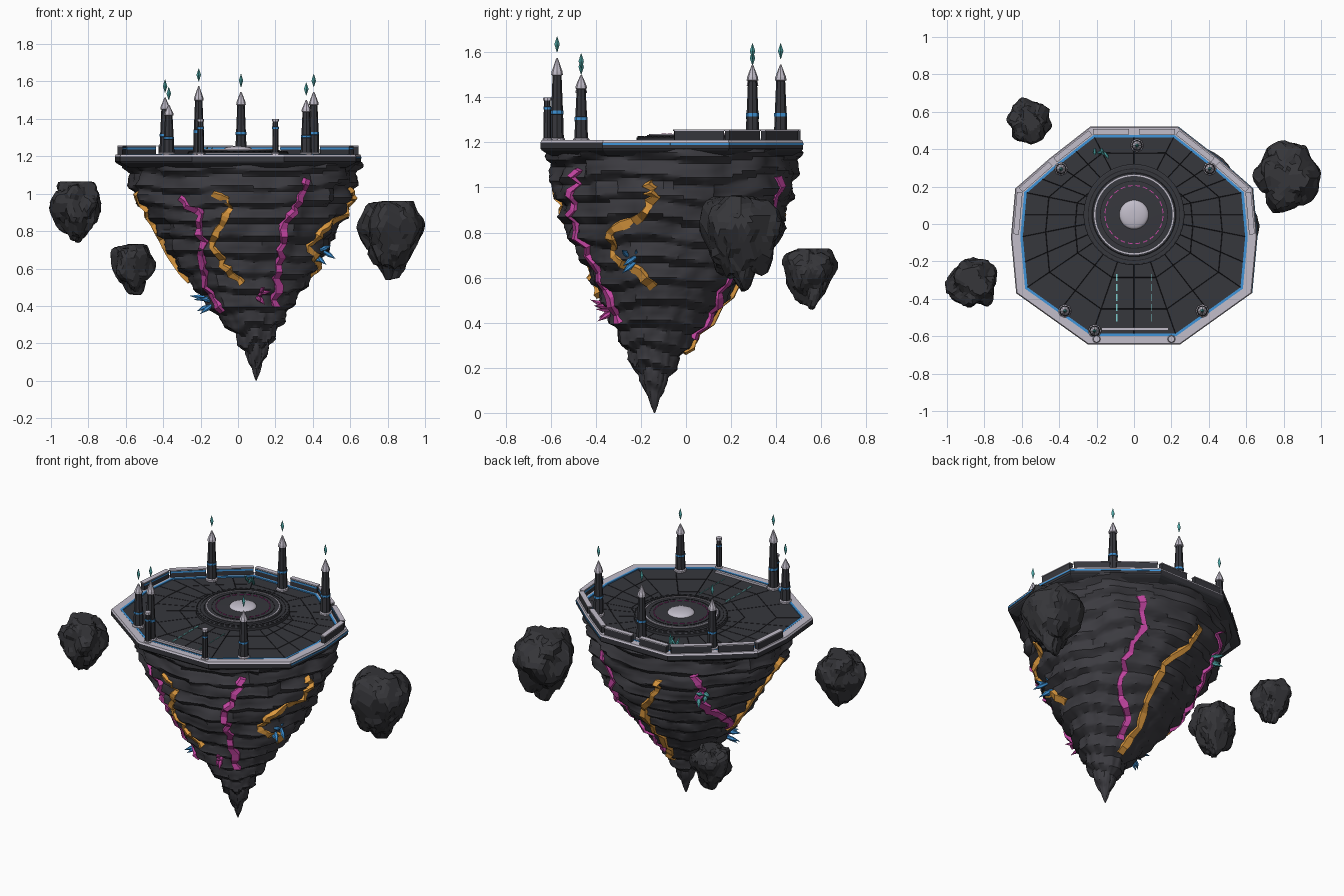
import bpy, bmesh, math, random
from math import sin, cos, pi, radians
from mathutils import Vector, Matrix, noise

random.seed(4)
if "Cube" in bpy.data.objects:
    bpy.data.objects.remove(bpy.data.objects["Cube"])


def material(name, rgb):
    m = bpy.data.materials.new(name)
    m.use_nodes = True
    m.diffuse_color = (*rgb, 1)
    b = m.node_tree.nodes["Principled BSDF"]
    b.inputs["Base Color"].default_value = (*rgb, 1)
    b.inputs["Roughness"].default_value = 0.8
    return m


ROCK = material("dark rock", (0.045, 0.044, 0.052))
BOULDER = material("boulder rock", (0.036, 0.036, 0.041))
METAL = material("dark metal", (0.037, 0.038, 0.046))
SEAM = material("seam black", (0.014, 0.014, 0.017))
PALE = material("pale stone", (0.54, 0.51, 0.59))
BLUE = material("glow blue", (0.05, 0.3, 0.7))
TEAL = material("crystal teal", (0.08, 0.4, 0.4))
CYAN = material("strip cyan", (0.2, 0.62, 0.62))
PINK = material("ore pink", (0.55, 0.06, 0.36))
ORANGE = material("ore orange", (0.72, 0.32, 0.05))


def finish(name, bm, *mats, smooth=None):
    bmesh.ops.recalc_face_normals(bm, faces=bm.faces)
    me = bpy.data.meshes.new(name)
    bm.to_mesh(me)
    bm.free()
    for m in mats:
        me.materials.append(m)
    ob = bpy.data.objects.new(name, me)
    bpy.context.collection.objects.link(ob)
    if smooth:
        bpy.ops.object.select_all(action='DESELECT')
        ob.select_set(True)
        bpy.context.view_layer.objects.active = ob
        bpy.ops.object.shade_smooth_by_angle(angle=radians(smooth))


def loft(name, rings, *mats, rule=None, closed=False, smooth=None):
    """Skin a list of vertex loops; cap both ends, or join last to first."""
    bm = bmesh.new()
    loops = [[bm.verts.new(p) for p in r] for r in rings]
    pairs = list(zip(loops, loops[1:])) + ([(loops[-1], loops[0])] if closed else [])
    for k, (a, b) in enumerate(pairs):
        for i in range(len(a)):
            j = (i + 1) % len(a)
            f = bm.faces.new((a[i], a[j], b[j], b[i]))
            f.material_index = rule(k) if rule else 0
    if not closed:
        bm.faces.new(loops[0])
        top = bm.faces.new(loops[-1])
        top.material_index = rule(len(pairs) - 1) if rule else 0
    finish(name, bm, *mats, smooth=smooth)


def turned(name, at, profile, sides, *mats, rule=None, closed=False, smooth=None):
    rings = [[(at[0] + r * cos(2 * pi * i / sides), at[1] + r * sin(2 * pi * i / sides), z)
              for i in range(sides)] for r, z in profile]
    loft(name, rings, *mats, rule=rule, closed=closed, smooth=smooth)


def box(name, centre, size, angle, mat):
    bm = bmesh.new()
    bmesh.ops.create_cube(bm, size=1, matrix=Matrix.Translation(centre)
                          @ Matrix.Rotation(angle, 4, 'Z') @ Matrix.Diagonal((*size, 1)))
    finish(name, bm, mat)


# Hanging rock: z, then its left, right, front and back limits
LIMITS = [(0, .095, .1, -.142, -.137), (.1, .06, .135, -.18, -.1), (.25, -.02, .2, -.25, -.02),
          (.4, -.16, .29, -.33, .1), (.6, -.32, .43, -.42, .26), (.8, -.44, .53, -.52, .4),
          (1, -.56, .62, -.58, .47), (1.17, -.6, .64, -.62, .5)]


def surface(t, z, rough=True):
    z = min(max(z, 0), 1.17)
    for lo, hi in zip(LIMITS, LIMITS[1:]):
        if z <= hi[0]:
            break
    f = (z - lo[0]) / (hi[0] - lo[0])
    xl, xr, yl, yr = [a + (b - a) * f for a, b in zip(lo[1:], hi[1:])]
    k = 1
    if rough:
        d = Vector((cos(t), sin(t), z * 1.5))
        layer = z / .095 + .5 * noise.noise(d * 1.6)
        ledge = .012 * sin(2 * pi * layer) + .006 * sin(4 * pi * layer)
        k += ledge / max((xr - xl) / 2, .1) + .06 * noise.noise(d * 4) + .035 * noise.noise(d * 9)
        k += .012 * noise.cell(Vector((t * 12 / pi + .02, layer, 0)))
    return Vector(((xl + xr) / 2 + (xr - xl) / 2 * k * cos(t),
                   (yl + yr) / 2 + (yr - yl) / 2 * k * sin(t), z))


SEG, ROWS = 72, 74
loft("hanging_rock", [[surface(2 * pi * i / SEG, 1.17 * r / ROWS) for i in range(SEG)]
                      for r in range(ROWS + 1)], ROCK, smooth=38)


# Ore veins: angle in degrees and height along each path
def vein(name, path, mat):
    pts = []
    for (a, z), (b, w) in zip(path, path[1:]):
        pts += [(a + (b - a) * s / 4, z + (w - z) * s / 4) for s in range(4)]
    pts.append(path[-1])
    rings = []
    for n, (a, z) in enumerate(pts):
        t = radians(a + random.uniform(-2, 2))
        p = surface(t, z)
        a2, z2 = pts[min(n + 1, len(pts) - 1)]
        a1, z1 = pts[max(n - 1, 0)]
        along = (surface(radians(a2), z2, False) - surface(radians(a1), z1, False)).normalized()
        out = Vector((cos(t), sin(t), -.5))
        out = (out - along * out.dot(along)).normalized()
        side = along.cross(out)
        w = random.uniform(.015, .028)
        rings.append([p + side * w - out * .02, p + side * w * .8 + out * .013,
                      p - side * w * .8 + out * .015, p - side * w - out * .02])
    loft(name, rings, mat)


vein("front_right_pink_vein", [(-127, .98), (-118, .89), (-121, .75), (-131, .6), (-142, .47), (-136, .37)], PINK)
vein("front_left_pink_vein", [(-54, 1.08), (-59, .96), (-66, .85), (-65, .7), (-62, .55), (-56, .4)], PINK)
vein("back_left_pink_vein", [(63, 1.05), (67, .87), (56, .69), (57, .54), (70, .45), (73, .33)], PINK)
vein("back_right_pink_vein", [(125, 1.06), (131, .97), (129, .88), (140, .76), (157, .66), (168, .55)], PINK)
vein("front_orange_vein", [(-107, 1.02), (-98, .95), (-104, .86), (-114, .75), (-110, .62), (-97, .52)], ORANGE)
vein("left_orange_vein", [(-13, 1.03), (-10, .96), (-17, .87), (-36, .8), (-39, .7), (-23, .63), (-10, .56)], ORANGE)
vein("back_orange_vein", [(104, .99), (103, .88), (88, .72), (88, .52), (90, .36), (84, .27)], ORANGE)
vein("right_orange_vein", [(-166, 1), (-171, .88), (-182, .72), (-186, .53)], ORANGE)


# Pointed shards growing along a direction
def shard(name, base, way, length, width, mat):
    turn = Vector(way).to_track_quat('Z', 'Y')
    rings = [[Vector(base) + turn @ Vector((r * width * cos(i * pi / 3), r * width * sin(i * pi / 3), h * length))
              for i in range(6)] for r, h in ((.6, 0), (1, .5), (.03, 1))]
    loft(name, rings, mat)


for label, a, z, mat in (("blue", -25, .68, BLUE), ("blue", -160, .42, BLUE),
                         ("teal", 133, .88, TEAL), ("pink", -80, .45, PINK)):
    for n in range(5):
        t = radians(a + random.uniform(-4, 4))
        p = surface(t, z + random.uniform(-.025, .025))
        shard(label + "_rock_shard", p - Vector((cos(t), sin(t), 0)) * .015,
              (cos(t) + random.uniform(-.4, .4), sin(t) + random.uniform(-.4, .4), random.uniform(-.8, .5)),
              random.uniform(.07, .1), .013, mat)
for n in range(4):
    shard("deck_shard", (-.21 + .018 * n, .4 - .02 * (n % 2), 1.205),
          (random.uniform(-.8, .8), random.uniform(-.6, .6), .8), .06, .009, TEAL)

# Deck outline: left half mirrored to the right
HALF = [(.245, -.645), (.63, -.37), (.658, -.07), (.635, .19), (.45, .352), (.235, .52)]
OUTLINE = HALF + [(-x, y) for x, y in reversed(HALF)]
MID = Vector((0, -.06))


def outline(inset, z):
    return [(x * (1 - inset / .62), MID.y + (y - MID.y) * (1 - inset / .6), z) for x, y in OUTLINE]


loft("deck_rim", [outline(.05, 1.14), outline(.02, 1.155), outline(.005, 1.165), outline(0, 1.172),
                  outline(0, 1.2), outline(.005, 1.21), outline(.05, 1.21), outline(.05, 1.2)],
     METAL, PALE, rule=lambda k: int(k in (4, 5)), closed=True)
loft("rim_inner_glow", [outline(.047, 1.2), outline(.047, 1.211), outline(.06, 1.211), outline(.06, 1.2)],
     BLUE, closed=True)

# Glow line along the left side of the rim
for a, b in zip(OUTLINE[1:5], OUTLINE[2:6]):
    a, b = Vector(a), Vector(b)
    c, d = (a + b) / 2, b - a
    box("rim_side_glow", (c.x, c.y, 1.192), (d.length, .005, .009), math.atan2(d.y, d.x), BLUE)

# Deck floor: raised panels split by thin seams, each outline edge halved
HUB = (0, .05)
bm = bmesh.new()
corners = [Vector(p) for p in outline(.05, 1.2)]
edge = [q for p, n in zip(corners, corners[1:] + corners[:1]) for q in (p, (p + n) / 2)]
loops = [[bm.verts.new((HUB[0] + (p.x - HUB[0]) * k, HUB[1] + (p.y - HUB[1]) * k, p.z)) for p in edge]
         for k in (.2, .52, .78, 1)]
for a, b in zip(loops, loops[1:]):
    for i in range(len(a)):
        j = (i + 1) % len(a)
        bm.faces.new((a[i], a[j], b[j], b[i]))
bm.faces.new(loops[0])
bmesh.ops.recalc_face_normals(bm, faces=bm.faces)
if bm.faces[0].normal.z < 0:
    bmesh.ops.reverse_faces(bm, faces=bm.faces)
for f in bmesh.ops.inset_individual(bm, faces=bm.faces[:], thickness=.0025, depth=.004)["faces"]:
    f.material_index = 1
finish("deck_floor", bm, METAL, SEAM)

# Central dais with rings and a shallow dome
turned("dais", HUB, [(.27, 1.2), (.27, 1.22), (.262, 1.225), (.225, 1.225), (.222, 1.233), (.2, 1.235)],
       48, METAL, smooth=30)


def ring(name, r, w, z, mat):
    turned(name, HUB, [(r - w, z - .006), (r - w, z), (r + w, z), (r + w, z - .006)], 48, mat, closed=True)


ring("dais_pale_ring", .21, .0035, 1.238, PALE)
ring("dais_outer_seam", .245, .002, 1.227, SEAM)
ring("dais_inner_seam", .18, .002, 1.237, SEAM)
for i in range(48):
    t = i * pi / 24
    box("dais_stud", (.262 * cos(t), HUB[1] + .262 * sin(t), 1.225), (.006, .018, .006), t, METAL)
    if i % 2:
        box("dais_pink_dash", (.155 * cos(t), HUB[1] + .155 * sin(t), 1.236), (.005, .026, .006), t, PINK)
turned("dais_dome", HUB, [(.078 * cos(a * pi / 12), 1.235 + .02 * sin(a * pi / 12)) for a in range(6)],
       32, PALE, smooth=50)

# Landing strip marks and front threshold bar
for i in range(5):
    for x, w in ((-.092, .009), (.092, .004)):
        box("strip_dash", (x, -.285 - i * .054, 1.205), (w, .038, .006), 0, CYAN)
box("threshold_bar", (.005, -.562, 1.21), (.36, .016, .014), 0, PALE)


# Parapet walls along the sides and back, following the outline
def parapet(a, b):
    a, b = Vector(a), Vector(b)
    d = (b - a).normalized()
    inward = Vector((-d.y, d.x))
    c = (a + b) / 2 + inward * .026
    ang, length = math.atan2(d.y, d.x), (b - a).length - .04
    box("parapet_wall", (c.x, c.y, 1.228), (length, .026, .05), ang, METAL)
    box("parapet_cap", (c.x, c.y, 1.254), (length + .006, .03, .005), ang, PALE)
    g = c + inward * .013
    box("parapet_glow", (g.x, g.y, 1.242), (length, .004, .01), ang, BLUE)


for i in range(2, 9):
    if i == 5:
        parapet(OUTLINE[5], (.01, .52))
        parapet((-.01, .52), OUTLINE[6])
    else:
        parapet(OUTLINE[i], OUTLINE[i + 1])

# Towers, each with a floating crystal
for x, y, top in ((.016, .42, 1.545), (-.39, .295, 1.515), (.405, .295, 1.545),
                  (-.37, -.465, 1.475), (.365, -.465, 1.5), (-.21, -.572, 1.575)):
    h = top - 1.2
    turned("tower", (x, y), [(.036, 1.2), (.036, 1.215), (.03, 1.22), (.027, 1.2 + h * .33), (.029, 1.2 + h * .335),
                             (.029, 1.2 + h * .375), (.026, 1.2 + h * .38), (.02, 1.2 + h * .79),
                             (.026, 1.2 + h * .8), (.024, 1.2 + h * .84), (.003, top)], 8, METAL, PALE, BLUE,
           rule=lambda k: 2 if k == 4 else int(k < 2 or k > 6))
    turned("tower_crystal", (x, y), [(.001, top + .025), (.012, top + .06), (.001, top + .095)], 4, TEAL)

# Short gate posts
for s in (-1, 1):
    turned("gate_post", (s * .2, -.615), [(.022, 1.2), (.022, 1.215), (.017, 1.22), (.016, 1.345), (.018, 1.347),
                                          (.018, 1.357), (.015, 1.36), (.014, 1.385), (.019, 1.387), (.018, 1.4)],
           8, METAL, PALE, BLUE, rule=lambda k: 2 if k == 4 else int(k < 2 or k > 7))

# Drifting boulders: chunky lumps, broad on top and tapering downwards
for n, (x, y, z, w, h) in enumerate(((-.86, -.31, .925, .128, .17), (-.56, .545, .615, .108, .14),
                                     (.82, .245, .785, .168, .215))):
    bm = bmesh.new()
    bmesh.ops.create_icosphere(bm, subdivisions=4, radius=1)
    for v in bm.verts:
        d = v.co.copy()
        k = 1 + .28 * noise.noise(d * 1.7 + Vector((n * 9, 3, 1))) + .07 * noise.cell(d * 2.6 + Vector((n, 5, 2)))
        taper = 1 + .35 * min(d.z, .1)
        v.co = Vector((x + d.x * w * k * taper, y + d.y * w * k * taper, z + min(d.z * k, .82) * h))
    bmesh.ops.dissolve_limit(bm, angle_limit=radians(14), verts=bm.verts, edges=bm.edges)
    finish("drifting_boulder", bm, BOULDER)
